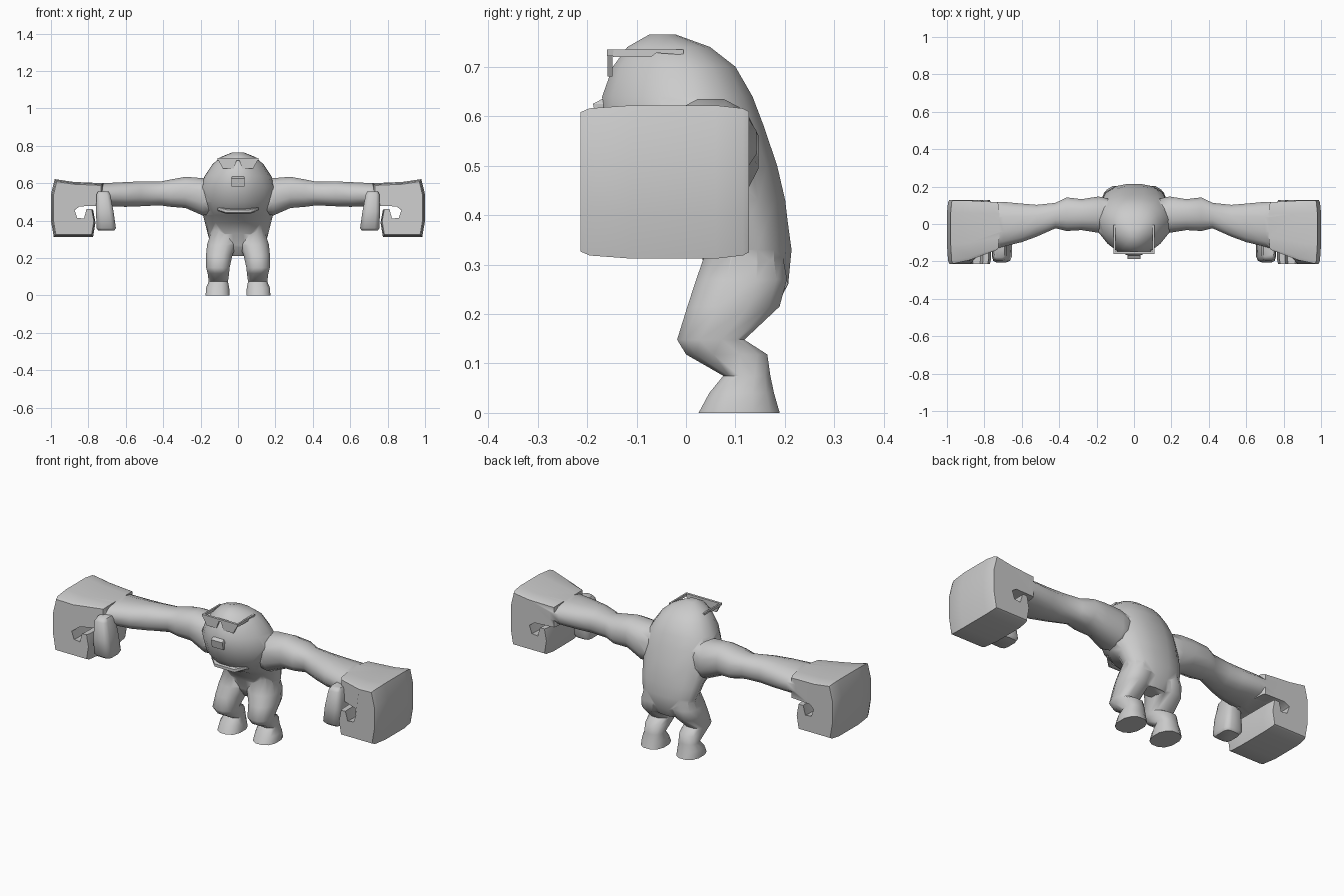
import bpy, bmesh, math
from mathutils import Vector


def finish(name, bm, mirror=False):
    bmesh.ops.recalc_face_normals(bm, faces=bm.faces)
    me = bpy.data.meshes.new(name)
    bm.to_mesh(me)
    bm.free()
    ob = bpy.data.objects.new(name, me)
    bpy.context.collection.objects.link(ob)
    if mirror:
        activate(ob)
        ob.modifiers.new("mirror", 'MIRROR').use_mirror_merge = False
        bpy.ops.object.modifier_apply(modifier="mirror")
    return ob


def activate(ob):
    bpy.ops.object.select_all(action='DESELECT')
    ob.select_set(True)
    bpy.context.view_layer.objects.active = ob


def skin(name, rings, mirror=False):
    """Bridge equal-sized point rings and cap both ends."""
    bm = bmesh.new()
    vs = [[bm.verts.new(p) for p in r] for r in rings]
    n = len(vs[0])
    for a, b in zip(vs, vs[1:]):
        for i in range(n):
            j = (i + 1) % n
            bm.faces.new((a[i], a[j], b[j], b[i]))
    bm.faces.new(vs[0])
    bm.faces.new(vs[-1])
    return finish(name, bm, mirror)


def oval(u0, u1, v0, v1, n=12, power=0.85, taper=0.0):
    """Rounded ring; taper narrows the low-v side."""
    pts = []
    for i in range(n):
        a = 2 * math.pi * (i + 0.5) / n
        c, s = math.cos(a), math.sin(a)
        c = math.copysign(abs(c) ** power, c)
        s = math.copysign(abs(s) ** power, s)
        c *= 1 - taper * max(0, -s)
        pts.append(((u0 + u1) / 2 + (u1 - u0) / 2 * c,
                    (v0 + v1) / 2 + (v1 - v0) / 2 * s))
    return pts


# hunched head and torso: z, front y, back y, half width
torso_rows = [(0.21, 0.09, 0.18, 0.08), (0.26, 0.05, 0.208, 0.145),
              (0.33, 0.025, 0.215, 0.165), (0.39, -0.01, 0.207, 0.18),
              (0.43, -0.085, 0.203, 0.19), (0.50, -0.145, 0.187, 0.205),
              (0.58, -0.17, 0.16, 0.21), (0.64, -0.172, 0.137, 0.18),
              (0.70, -0.15, 0.102, 0.14), (0.74, -0.12, 0.05, 0.095),
              (0.765, -0.075, -0.02, 0.03)]
body = skin("body", [[(x, y, z) for x, y in oval(-w, w, f, b, 16, taper=0.35)]
                     for z, f, b, w in torso_rows])

# legs with bent knees: z, inner x, outer x, front y, back y
leg_rows = [(0.0, 0.043, 0.175, 0.023, 0.192), (0.04, 0.045, 0.173, 0.045, 0.18),
            (0.075, 0.052, 0.158, 0.074, 0.172), (0.118, 0.046, 0.164, -0.002, 0.167),
            (0.148, 0.043, 0.172, -0.02, 0.12), (0.215, 0.028, 0.173, 0.0, 0.192),
            (0.27, 0.005, 0.168, 0.018, 0.207), (0.36, 0.02, 0.14, 0.05, 0.19)]
legs = skin("legs", [[(x, y, z) for x, y in oval(a, b, f, k)]
                     for z, a, b, f, k in leg_rows], True)

# outstretched arms: x, low z, high z, front y, back y
arm_rows = [(0.1, 0.44, 0.61, -0.03, 0.13), (0.19, 0.425, 0.63, -0.05, 0.15),
            (0.28, 0.465, 0.637, -0.035, 0.135), (0.36, 0.472, 0.622, -0.04, 0.145),
            (0.42, 0.48, 0.61, -0.025, 0.115), (0.52, 0.475, 0.612, -0.07, 0.105),
            (0.6, 0.472, 0.608, -0.10, 0.112), (0.7, 0.475, 0.603, -0.125, 0.122),
            (0.8, 0.48, 0.598, -0.155, 0.122)]
arms = skin("arms", [[(x, y, z) for y, z in oval(f, k, a, b)]
                     for x, a, b, f, k in arm_rows], True)

# huge curled hands: a hooked x-z profile swept through the depth
hook = [(0.72, 0.6), (0.88, 0.607), (0.98, 0.622), (1.0, 0.54), (1.0, 0.40),
        (0.985, 0.312), (0.775, 0.312), (0.762, 0.39), (0.775, 0.46),
        (0.805, 0.46), (0.82, 0.405), (0.86, 0.41), (0.875, 0.455),
        (0.845, 0.477), (0.72, 0.48)]
hand_rings = []
for y, s in [(-0.213, 0.91), (-0.195, 0.96), (-0.11, 1), (0.06, 1), (0.115, 0.96), (0.127, 0.92)]:
    ring = []
    for x, z in hook:
        k = 1.0
        if z > 0.465:
            k = min(1, 0.65 + (x - 0.72) * 1.6) if y < 0 else min(1, 0.92 + (x - 0.72) * 0.4)
        ring.append((0.86 + (x - 0.86) * s, y * k, 0.47 + (z - 0.47) * s))
    hand_rings.append(ring)
hands = skin("hands", hand_rings, True)

# fuse the body with its limbs
for part in (legs, arms, hands):
    mod = body.modifiers.new("join", 'BOOLEAN')
    mod.operation = 'UNION'
    mod.solver = 'EXACT'
    mod.object = part
    activate(body)
    bpy.ops.object.modifier_apply(modifier=mod.name)
    bpy.data.objects.remove(part)

# thumbs hanging in front of the wrists: z, inner x, outer x, front y, back y
thumb_rows = [(0.347, 0.66, 0.748, -0.19, -0.085), (0.36, 0.652, 0.757, -0.205, -0.075),
              (0.45, 0.665, 0.76, -0.207, -0.08), (0.54, 0.682, 0.757, -0.195, -0.09),
              (0.557, 0.692, 0.748, -0.18, -0.1)]
thumbs = skin("thumbs", [[(x, y, z) for x, y in oval(a, b, f, k, 12, 0.5)]
                         for z, a, b, f, k in thumb_rows], True)

# blocky nose
nose = skin("nose", [[(-w, -0.13, z), (w, -0.13, z), (w, f, z), (-w, f, z)]
                     for z, w, f in [(0.582, 0.034, -0.18), (0.625, 0.036, -0.188),
                                     (0.64, 0.028, -0.16)]])

# wide mouth crease under the nose
mouth = skin("lower_lip", [[(x, y, z) for y, z in oval(yc - 0.012, yc + 0.02, zc - 0.014, zc + 0.014, 6)]
                           for x, yc, zc in [(-0.11, -0.065, 0.465), (-0.06, -0.11, 0.45),
                                             (0.06, -0.11, 0.45), (0.11, -0.065, 0.465)]])

# sunglasses: lenses, brow bar and temples
def prism(name, outline, y0, y1, mirror=False):
    return skin(name, [[(x, y, z) for x, z in outline] for y in (y0, y1)], mirror)


prism("glasses_lenses", [(0.005, 0.728), (0.108, 0.728), (0.082, 0.68), (0.022, 0.68)],
      -0.159, -0.149, True)
prism("glasses_bar", [(-0.11, 0.735), (0.11, 0.735), (0.108, 0.722), (-0.108, 0.722)], -0.16, -0.147)
temple = [(-0.148, 0.735), (-0.005, 0.735), (-0.005, 0.724), (-0.06, 0.728), (-0.07, 0.72), (-0.148, 0.72)]
skin("glasses_temples", [[(x, y, z) for y, z in temple] for x in (0.1, 0.109)], True)

# smooth shading on the organic parts
for ob in (body, thumbs, mouth):
    activate(ob)
    bpy.ops.object.shade_smooth_by_angle(angle=math.radians(50))
